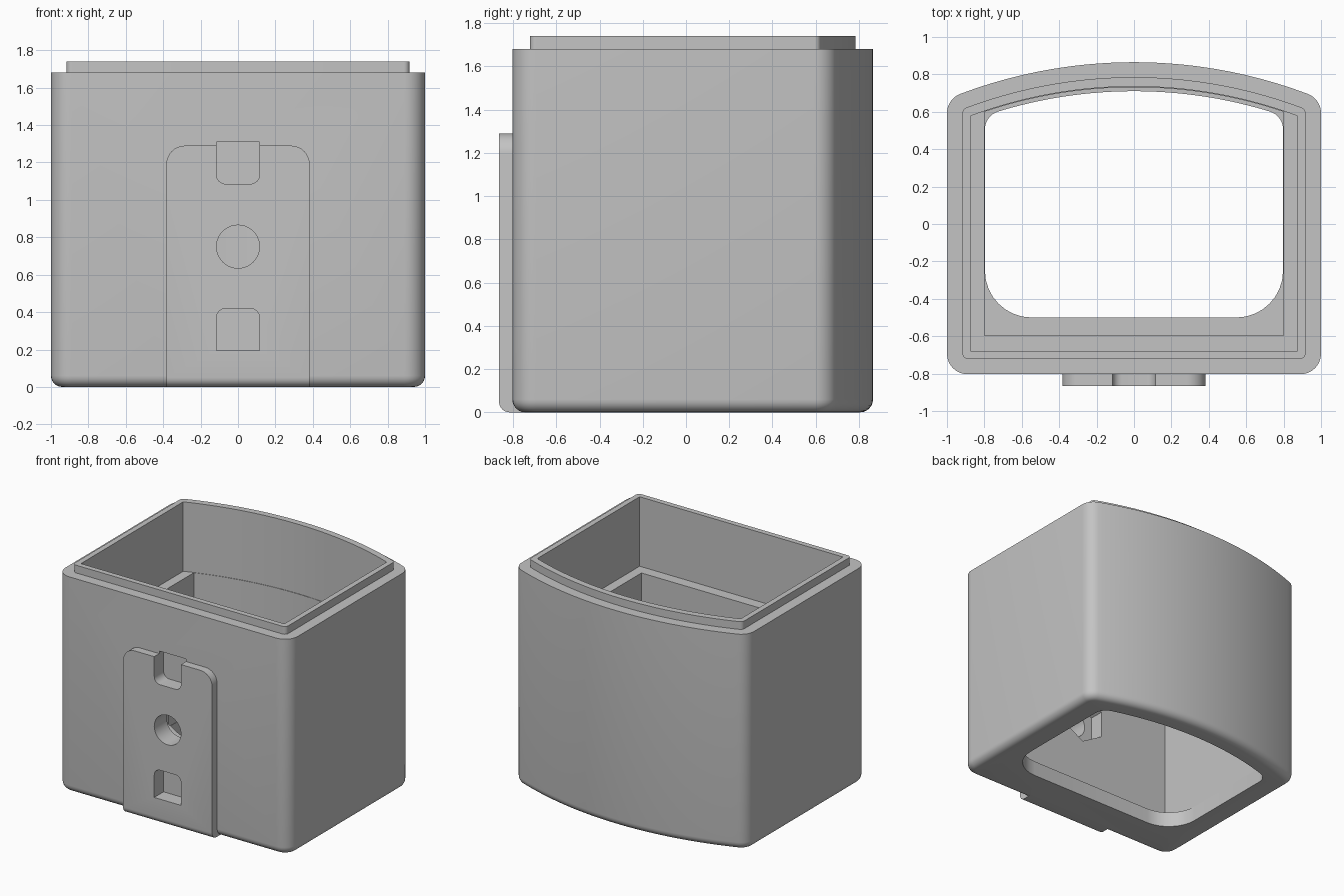
import bpy
import bmesh
from math import pi, sin, cos, atan2, sqrt, radians

cube = bpy.data.objects.get("Cube")
if cube:
    bpy.data.objects.remove(cube, do_unlink=True)

# Single plain grey material
grey = bpy.data.materials.new("plain_grey")
grey.use_nodes = True
grey.diffuse_color = (0.55, 0.55, 0.55, 1)
grey.node_tree.nodes["Principled BSDF"].inputs["Base Color"].default_value = (0.55, 0.55, 0.55, 1)


def arc(cx, cy, r, a0, a1, n):
    return [(cx + r * cos(a0 + (a1 - a0) * i / n), cy + r * sin(a0 + (a1 - a0) * i / n))
            for i in range(n + 1)]


def bowed_outline(hw, y0, y1, bow, r_front, r_back):
    """Rectangle with a bowed back edge and rounded corners."""
    yc = y1 - bow
    cx = hw - r_back
    cy = yc + sqrt((bow - r_back) ** 2 - cx ** 2)
    a = atan2(cy - yc, cx)
    return (arc(hw - r_front, y0 + r_front, r_front, -pi / 2, 0, 8)
            + arc(cx, cy, r_back, 0, a, 8)
            + arc(0, yc, bow, a, pi - a, 48)[1:-1]
            + arc(-cx, cy, r_back, pi - a, pi, 8)
            + arc(r_front - hw, y0 + r_front, r_front, pi, 1.5 * pi, 8))


def make_object(name, bm):
    bmesh.ops.remove_doubles(bm, verts=bm.verts, dist=1e-5)
    bmesh.ops.recalc_face_normals(bm, faces=bm.faces)
    mesh = bpy.data.meshes.new(name)
    bm.to_mesh(mesh)
    bm.free()
    mesh.materials.append(grey)
    obj = bpy.data.objects.new(name, mesh)
    bpy.context.collection.objects.link(obj)
    return obj


def prism(name, outline, y0, y1, round_bottom=0):
    """Extrude an x-z outline along y, optionally rounding the lower front edge."""
    bm = bmesh.new()
    front = [bm.verts.new((x, y0, z)) for x, z in outline]
    back = [bm.verts.new((x, y1, z)) for x, z in outline]
    bm.faces.new(front)
    bm.faces.new(back[::-1])
    for i in range(len(front)):
        j = (i + 1) % len(front)
        bm.faces.new((front[i], back[i], back[j], front[j]))
    bmesh.ops.recalc_face_normals(bm, faces=bm.faces)
    if round_bottom:
        low = [e for e in bm.edges if all(v.co.z < 0.001 and v.co.y < y0 + 0.001 for v in e.verts)]
        bmesh.ops.bevel(bm, geom=low, offset=round_bottom, segments=6, profile=0.5, affect='EDGES')
    return make_object(name, bm)


def arch(hw, z0, z1, r, flip=False):
    """Rectangle with two rounded corners at the top, or at the bottom if flipped."""
    pts = ([(-hw, z0), (hw, z0)]
           + arc(hw - r, z1 - r, r, 0, pi / 2, 8)
           + arc(r - hw, z1 - r, r, pi / 2, pi, 8))
    return [(x, z0 + z1 - z) for x, z in pts] if flip else pts


# Housing: one closed stack of rings, up the outside and down the inside
EDGE = 0.06
rings = []
for i in range(7):
    t = i / 6 * pi / 2
    d = EDGE * (1 - sin(t))
    rings.append((bowed_outline(1 - d, -0.803 + d, 0.865 - d, 2.63 - d, 0.11 - d, 0.11 - d),
                  EDGE * (1 - cos(t))))
shell = bowed_outline(1, -0.803, 0.865, 2.63, 0.11, 0.11)
lip = bowed_outline(0.917, -0.722, 0.785, 2.55, 0.03, 0.03)
cavity = bowed_outline(0.875, -0.68, 0.735, 2.5, 0, 0)
lower_cavity = bowed_outline(0.8, -0.595, 0.731, 2.5, 0, 0)
opening = bowed_outline(0.797, -0.5, 0.71, 2.48, 0.25, 0.1)
rings += [(shell, 1.68), (lip, 1.68), (lip, 1.74), (cavity, 1.74), (cavity, 1.2),
          (lower_cavity, 1.2), (lower_cavity, 0.12), (opening, 0.12), (opening, 0)]

bm = bmesh.new()
loops = [[bm.verts.new((x, y, z)) for x, y in outline] for outline, z in rings]
for k, ring in enumerate(loops):
    above = loops[(k + 1) % len(loops)]
    for i in range(len(ring)):
        j = (i + 1) % len(ring)
        bm.faces.new((ring[i], ring[j], above[j], above[i]))
housing = make_object("housing", bm)

# Raised mounting plate on the front, and the recesses cut through it
plate = prism("mounting_plate", arch(0.383, 0, 1.29, 0.1), -0.865, -0.73, 0.05)
cutters = [
    prism("upper_slot_cutter", arch(0.115, 1.085, 1.31, 0.05, True), -0.95, -0.75),
    prism("lower_slot_cutter", arch(0.115, 0.195, 0.42, 0.05), -0.95, -0.75),
    prism("bolt_hole_cutter", arc(0, 0.75, 0.115, 0, 2 * pi, 40)[:-1], -0.95, -0.5),
    prism("nut_pocket_cutter", arc(0, 0.75, 0.21, pi / 6, pi / 6 + 2 * pi, 6)[:-1], -0.71, -0.5),
]

bpy.context.view_layer.objects.active = housing
for tool, operation in [(plate, 'UNION')] + [(c, 'DIFFERENCE') for c in cutters]:
    mod = housing.modifiers.new(tool.name, 'BOOLEAN')
    mod.operation = operation
    mod.solver = 'EXACT'
    mod.object = tool
    bpy.ops.object.modifier_apply(modifier=mod.name)
    bpy.data.objects.remove(tool, do_unlink=True)

# Smooth the rounded surfaces, keep the edges crisp
bpy.ops.object.select_all(action='DESELECT')
housing.select_set(True)
bpy.ops.object.shade_smooth_by_angle(angle=radians(30))
